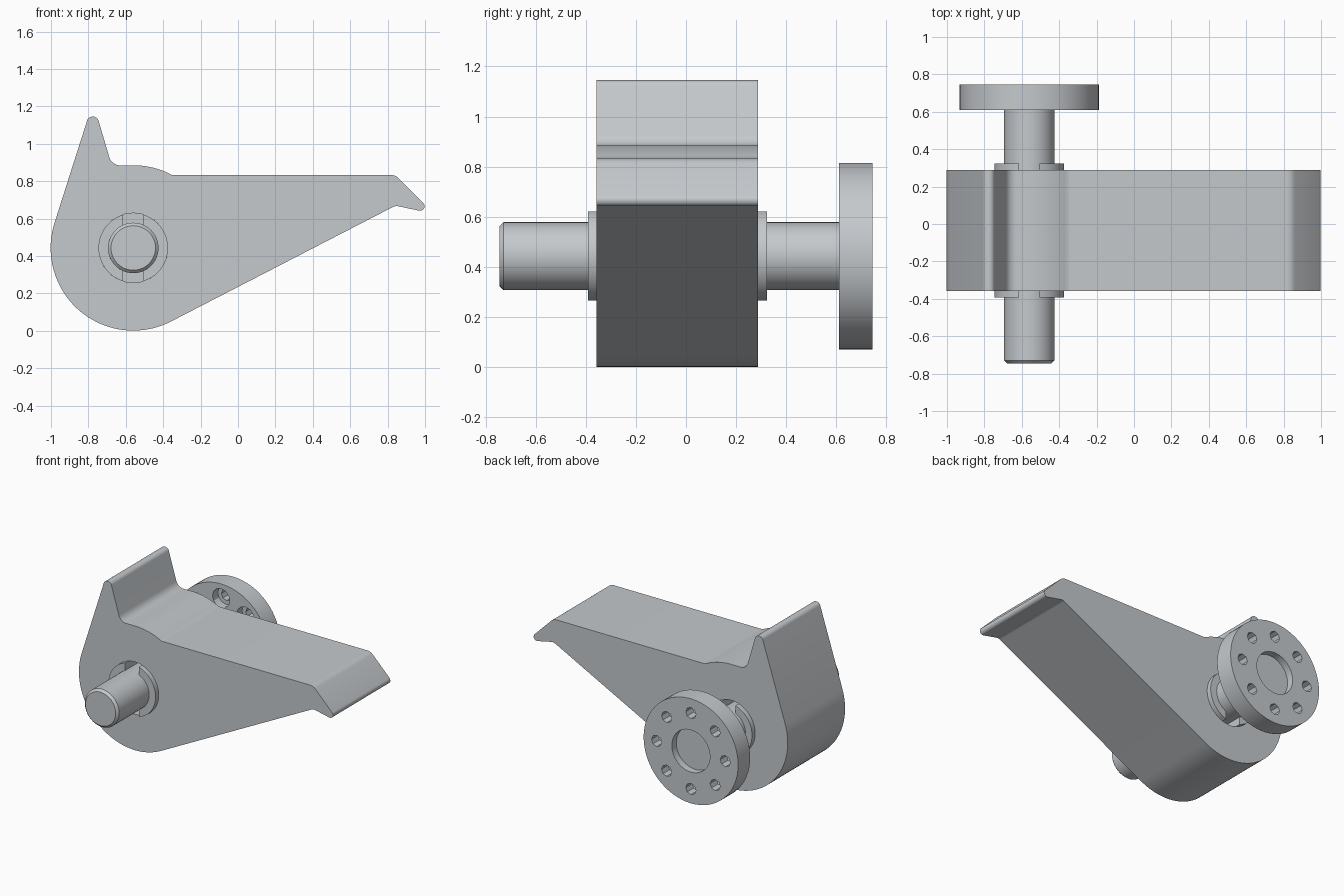
import bpy
import bmesh
from math import radians, sin, cos, tan, pi, sqrt, asin
from mathutils import Vector

if "Cube" in bpy.data.objects:
    bpy.data.objects.remove(bpy.data.objects["Cube"], do_unlink=True)

HUB = Vector((-0.56, 0.443))      # pivot axis in x, z
HUB_R = 0.442
BORE_R, SHAFT_R, FLANGE_R = 0.186, 0.135, 0.372
FRONT, BACK = -0.357, 0.288       # body faces in y

steel = bpy.data.materials.new("light_grey_steel")
steel.use_nodes = True
GREY = (0.56, 0.585, 0.61, 1)
steel.diffuse_color = GREY
steel.node_tree.nodes["Principled BSDF"].inputs["Base Color"].default_value = GREY


def arc(center, r, a0, a1, n):
    """Points on an arc in the x, z plane, angles in degrees."""
    return [Vector((center[0] + r * cos(radians(a0 + (a1 - a0) * i / n)),
                    center[1] + r * sin(radians(a0 + (a1 - a0) * i / n))))
            for i in range(n + 1)]


def fillet(prev, corner, nxt, r, n=7):
    """Round one corner of an outline."""
    u, v = (prev - corner).normalized(), (nxt - corner).normalized()
    half = u.angle(v) / 2
    mid = corner + (u + v).normalized() * r / sin(half)
    start = corner + u * r / tan(half) - mid
    end = corner + v * r / tan(half) - mid
    sweep = pi - 2 * half
    return [mid + (start * sin((1 - i / n) * sweep) + end * sin(i / n * sweep)) / sin(sweep)
            for i in range(n + 1)]


def finish(bm, name):
    bmesh.ops.recalc_face_normals(bm, faces=bm.faces)
    mesh = bpy.data.meshes.new(name)
    bm.to_mesh(mesh)
    bm.free()
    mesh.materials.append(steel)
    obj = bpy.data.objects.new(name, mesh)
    bpy.context.collection.objects.link(obj)
    return obj


def prism(name, outline, y0, y1):
    """Extrude an x, z outline along y."""
    bm = bmesh.new()
    face = bm.faces.new([bm.verts.new((p[0], y0, p[1])) for p in outline])
    out = bmesh.ops.extrude_face_region(bm, geom=[face])
    verts = [g for g in out["geom"] if isinstance(g, bmesh.types.BMVert)]
    bmesh.ops.translate(bm, verts=verts, vec=(0, y1 - y0, 0))
    return finish(bm, name)


def disc(name, center, r, y0, y1, sides=48):
    return prism(name, arc(center, r, 0, 360, sides)[:-1], y0, y1)


def activate(obj):
    bpy.ops.object.select_all(action='DESELECT')
    obj.select_set(True)
    bpy.context.view_layer.objects.active = obj


def cut(obj, cutter):
    cutter.hide_render = True
    mod = obj.modifiers.new("cut", 'BOOLEAN')
    mod.operation, mod.solver, mod.object = 'DIFFERENCE', 'EXACT', cutter
    activate(obj)
    bpy.ops.object.modifier_apply(modifier=mod.name)
    bpy.data.objects.remove(cutter, do_unlink=True)


def smooth(obj):
    activate(obj)
    bpy.ops.object.shade_smooth_by_angle(angle=radians(30))


# Cam body: round hub, hooked nose and upright horn
hub_bottom = arc(HUB, HUB_R, 162.5, 297.3, 40)
hub_top = arc(HUB, HUB_R, 62, 92, 10)
corners = [(0.842, 0.669, 0.05), (1.05, 0.625, 0.025), (0.842, 0.833, 0.06)]
horn = [(-0.675, 0.884, 0.06), (-0.752, 1.145, 0.029), (-0.80, 1.145, 0.029)]


def rounded(start, rows, end):
    pts = [start] + [Vector(row[:2]) for row in rows] + [end]
    out = []
    for i, row in enumerate(rows):
        out += fillet(pts[i], pts[i + 1], pts[i + 2], row[2])
    return out


shoulder = Vector((-0.34, 0.833))
outline = (hub_bottom + rounded(hub_bottom[-1], corners, shoulder) + [shoulder]
           + hub_top + rounded(hub_top[-1], horn, hub_bottom[0]))
body = prism("cam_body", outline, FRONT, BACK)
DEPTH = 0.15
cut(body, disc("bore_cutter", HUB, BORE_R, FRONT - 0.1, FRONT + DEPTH))
cut(body, disc("bore_cutter", HUB, BORE_R, BACK - DEPTH, BACK + 0.1))
smooth(body)

# Slotted bushings, two half rings at each end of the bore
SLOT, INNER, LIP = 0.055, SHAFT_R, 0.035
a_out = 90 - asin(SLOT / BORE_R) * 180 / pi
a_in = 90 - asin(SLOT / INNER) * 180 / pi
for end, y0, y1 in (("front", FRONT - LIP, FRONT + DEPTH), ("back", BACK - DEPTH, BACK + LIP)):
    for side, turn in (("left", 0), ("right", 180)):
        ring = (arc(HUB, BORE_R, turn - a_out, turn + a_out, 20)
                + arc(HUB, INNER, turn + a_in, turn - a_in, 16))
        smooth(prism(f"{end}_bushing_{side}", ring, y0, y1))

# Pivot shaft with a chamfered front end
shaft = disc("pivot_shaft", HUB, SHAFT_R, -0.745, 0.63)
bm = bmesh.new()
bm.from_mesh(shaft.data)
tip = [e for e in bm.edges if all(v.co.y < -0.74 for v in e.verts)]
bmesh.ops.bevel(bm, geom=tip, offset=0.016, segments=1, affect='EDGES')
bm.to_mesh(shaft.data)
bm.free()
smooth(shaft)

# End flange with a centre recess and counterbored bolt holes
Y0, Y1 = 0.61, 0.745
flange = disc("end_flange", HUB, FLANGE_R, Y0, Y1, 64)
cut(flange, disc("recess_cutter", HUB, 0.15, Y1 - 0.05, Y1 + 0.1))
for spot in arc(HUB, 0.27, 0, 315, 7):
    cut(flange, disc("hole_cutter", spot, 0.04, Y0 - 0.1, Y1 + 0.1, 8))
    cut(flange, disc("counterbore_cutter", spot, 0.068, Y0 - 0.1, Y0 + 0.06, 12))
smooth(flange)
